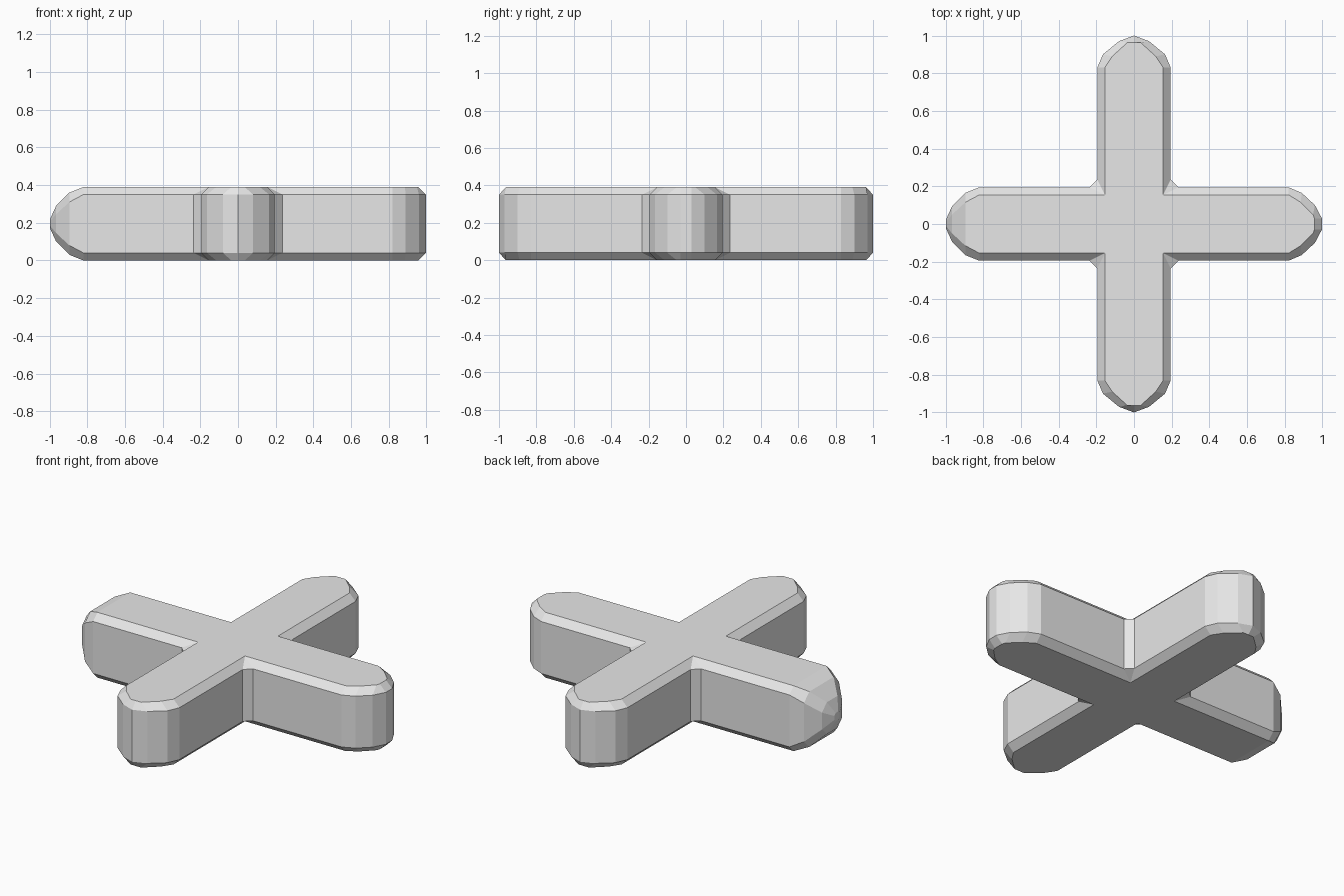
import bpy
import bmesh
from mathutils import Matrix, Vector

cube = bpy.data.objects.get("Cube")
if cube:
    bpy.data.objects.remove(cube, do_unlink=True)

HALF, FLAT, HEIGHT = 0.195, 0.155, 0.39   # half width, half width inside the chamfer, thickness
CORNER = HALF + 0.04                      # where the inner corner cut starts
DOME_START = 0.82

# Half of each arm end as (distance along arm, half width): outer edge and chamfer edge
BLUNT = [(0.82, HALF, 0.82, FLAT), (0.89, 0.165, 0.885, 0.115),
         (0.96, 0.1, 0.95, 0.05), (0.997, 0.03, 0.957, 0.03)]
POINTED = [(0.83, HALF, 0.83, FLAT), (0.9, 0.165, 0.89, 0.115),
           (0.97, 0.08, 0.963, 0.035), (1.0, 0.0, 0.963, 0.0)]
SQUARE = [(DOME_START, HALF, DOME_START, FLAT)]


def arm_outline(end, quarter):
    """Outer and inset plan points of one arm, turned by quarter turns."""
    half = [(CORNER, HALF, FLAT, FLAT)] + end
    pairs = [(Vector((a, -b, 0)), Vector((c, -d, 0))) for a, b, c, d in half]
    pairs += [(Vector((a, b, 0)), Vector((c, d, 0))) for a, b, c, d in reversed(half)]
    turn = [(1, 0), (0, 1), (-1, 0), (0, -1)][quarter]
    rot = Matrix(((turn[0], -turn[1], 0), (turn[1], turn[0], 0), (0, 0, 1)))
    return [(rot @ p, rot @ q) for p, q in pairs]


def bridge(bm, low, high, skip=lambda a, b: False):
    for i in range(len(low)):
        j = (i + 1) % len(low)
        if not skip(low[i], low[j]):
            bm.faces.new((low[i], low[j], high[j], high[i]))


bm = bmesh.new()

# Cross-shaped slab with chamfered rims, left open where the dome joins
outline = []
for k, end in enumerate((BLUNT, POINTED, SQUARE, POINTED)):
    outline += arm_outline(end, k)
chamfer = HALF - FLAT
levels = [(1, 0), (0, chamfer), (0, HEIGHT - chamfer), (1, HEIGHT)]
loops = [[bm.verts.new((p[inset].x, p[inset].y, z)) for p in outline] for inset, z in levels]


def at_dome(a, b):
    return max(a.co.x, b.co.x) < -DOME_START + 0.001


for low, high in zip(loops, loops[1:]):
    bridge(bm, low, high, at_dome)


def cap(loop):
    """Flat cap, leaving out repeated points."""
    kept = [v for i, v in enumerate(loop) if (v.co - loop[i - 1].co).length > 0.0001]
    bm.faces.new(kept)


cap(loops[0])
cap(loops[-1])

# Domed end: chamfered square rings that shrink toward the tip
rings = []
for x, s, f in [(DOME_START, HALF, FLAT), (0.895, 0.165, 0.115),
                (0.965, 0.095, 0.05), (0.997, 0.025, 0.012)]:
    section = [(s, f), (f, s), (-f, s), (-s, f), (-s, -f), (-f, -s), (f, -s), (s, -f)]
    rings.append([bm.verts.new((-x, y, z + HEIGHT / 2)) for y, z in section])
for low, high in zip(rings, rings[1:]):
    bridge(bm, low, high)
bm.faces.new(rings[-1])

bmesh.ops.remove_doubles(bm, verts=bm.verts[:], dist=0.0005)
bmesh.ops.recalc_face_normals(bm, faces=bm.faces[:])

mesh = bpy.data.meshes.new("cross_body")
bm.to_mesh(mesh)
bm.free()
body = bpy.data.objects.new("cross_body", mesh)
bpy.context.collection.objects.link(body)

# Plain grey
grey = bpy.data.materials.new("light_grey")
grey.use_nodes = True
colour = (0.8, 0.8, 0.8, 1)
grey.diffuse_color = colour
grey.node_tree.nodes["Principled BSDF"].inputs["Base Color"].default_value = colour
mesh.materials.append(grey)
